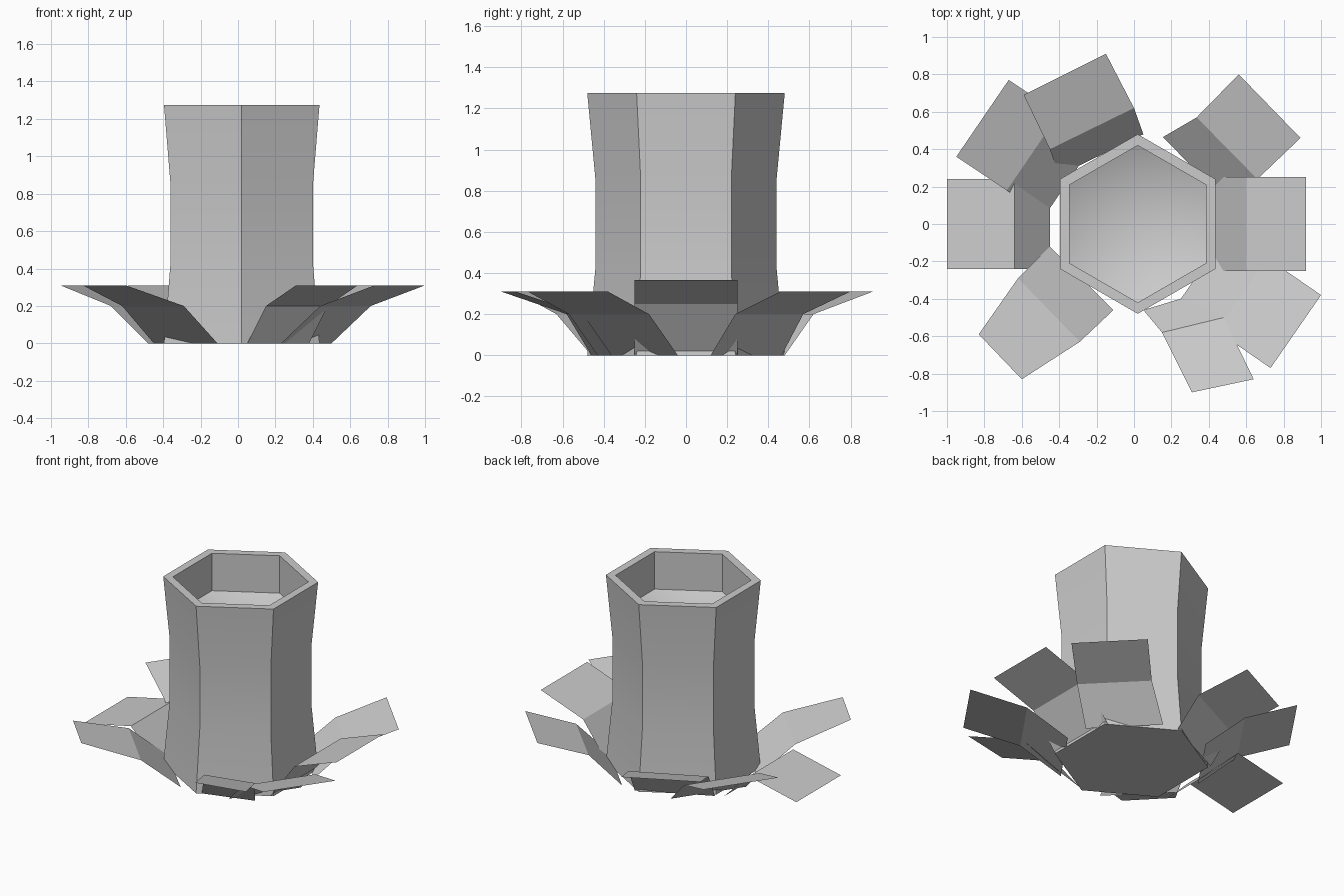
import bpy, bmesh, math

cube = bpy.data.objects.get("Cube")
if cube:
    bpy.data.objects.remove(cube, do_unlink=True)

# One plain grey for every part
grey = bpy.data.materials.new("plain_grey")
grey.use_nodes = True
GREY = (0.6, 0.6, 0.6, 1.0)
grey.diffuse_color = GREY
grey.node_tree.nodes["Principled BSDF"].inputs["Base Color"].default_value = GREY


def finish(name, bm):
    mesh = bpy.data.meshes.new(name)
    bm.to_mesh(mesh)
    bm.free()
    mesh.materials.append(grey)
    obj = bpy.data.objects.new(name, mesh)
    bpy.context.collection.objects.link(obj)
    return obj


def hexagon(bm, radius, z):
    angles = [math.radians(30 + 60 * i) for i in range(6)]
    return [bm.verts.new((0.02 + radius * math.cos(a), radius * math.sin(a), z)) for a in angles]


# Hollow-topped trunk: waisted hexagonal outside, rim, straight inner wall, dished floor
bm = bmesh.new()
profile = [(0.48, 0), (0.44, 0.425), (0.44, 0.853), (0.48, 1.275), (0.42, 1.275), (0.42, 1.02)]
rings = [hexagon(bm, r, z) for r, z in profile]
bm.faces.new(rings[0][::-1])
for low, high in zip(rings, rings[1:]):
    for i in range(6):
        j = (i + 1) % 6
        bm.faces.new((low[i], low[j], high[j], high[i]))
centre = bm.verts.new((0.02, 0, 0.83))
for i in range(6):
    bm.faces.new((rings[-1][i], rings[-1][(i + 1) % 6], centre))
trunk = finish("trunk", bm)
bpy.ops.object.select_all(action="DESELECT")
trunk.select_set(True)
bpy.context.view_layer.objects.active = trunk
bpy.ops.object.shade_smooth_by_angle(angle=math.radians(30))


# Bent root flaps: base, bend and tip edges as (right corner, left corner), seen from the trunk
def root_flap(name, base, bend, tip, bend_z=0.2, tip_z=0.31):
    bm = bmesh.new()
    rows = [[bm.verts.new((x, y, z)) for x, y in edge]
            for edge, z in ((base, 0), (bend, bend_z), (tip, tip_z))]
    for a, b in zip(rows, rows[1:]):
        bm.faces.new((a[0], b[0], b[1], a[1]))
    finish(name, bm)


root_flap("left_root", [(0.42, -0.25), (0.42, 0.25)], [(0.60, -0.25), (0.60, 0.25)],
          [(0.92, -0.25), (0.92, 0.25)], 0.25, 0.365)
root_flap("back_left_root", [(0.49, 0.12), (0.155, 0.465)], [(0.66, 0.24), (0.335, 0.57)],
          [(0.89, 0.46), (0.56, 0.80)])
root_flap("back_root", [(0.05, 0.48), (-0.40, 0.26)], [(0.0, 0.62), (-0.45, 0.40)],
          [(-0.15, 0.91), (-0.59, 0.69)])
root_flap("back_right_root", [(-0.20, 0.45), (-0.48, 0.04)], [(-0.40, 0.59), (-0.68, 0.18)],
          [(-0.67, 0.77), (-0.95, 0.36)])
root_flap("right_root", [(-0.45, 0.24), (-0.45, -0.24)], [(-0.64, 0.24), (-0.64, -0.24)],
          [(-1.0, 0.24), (-1.0, -0.24)], 0.19, 0.11)
root_flap("front_right_root", [(-0.45, -0.12), (-0.11, -0.46)], [(-0.62, -0.29), (-0.29, -0.63)],
          [(-0.83, -0.59), (-0.60, -0.83)])
root_flap("front_root", [(0.05, -0.46), (0.38, -0.36)], [(0.15, -0.58), (0.48, -0.50)],
          [(0.31, -0.90), (0.64, -0.83)])
root_flap("front_left_root", [(0.23, -0.43), (0.50, -0.04)], [(0.44, -0.57), (0.71, -0.18)],
          [(0.73, -0.77), (1.0, -0.38)])
